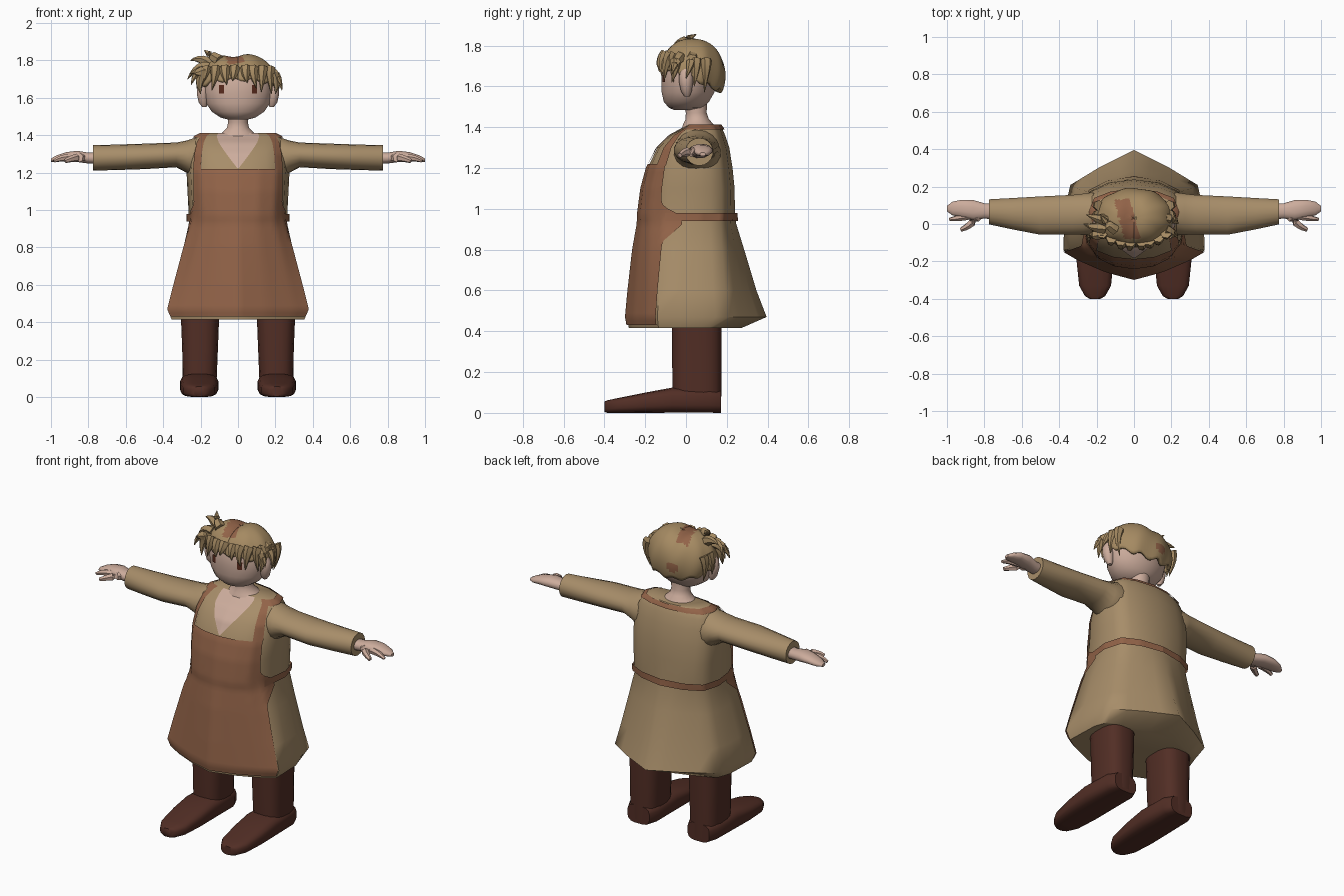
import bpy, bmesh, math
from mathutils import Vector

if "Cube" in bpy.data.objects:
    bpy.data.objects.remove(bpy.data.objects["Cube"])


def material(name, r, g, b):
    lin = lambda c: ((c / 255 + 0.055) / 1.055) ** 2.4
    m = bpy.data.materials.new(name)
    m.diffuse_color = (lin(r), lin(g), lin(b), 1)
    m.use_nodes = True
    m.node_tree.nodes["Principled BSDF"].inputs["Base Color"].default_value = m.diffuse_color
    return m


TAN = material("tan cloth", 167, 141, 105)
HAIR = material("sandy hair", 165, 138, 98)
BROWN = material("apron brown", 146, 99, 72)
BOOT = material("dark boot leather", 82, 46, 37)
SKIN = material("skin", 204, 172, 156)
EYE = material("eye brown", 88, 42, 28)


def build(name, verts, faces, mats, mirror=False, closed=True, rule=None, angle=50):
    me = bpy.data.meshes.new(name)
    me.from_pydata(verts, [], faces)
    bm = bmesh.new()
    bm.from_mesh(me)
    if closed:
        bmesh.ops.recalc_face_normals(bm, faces=bm.faces)
    else:  # open sheets face away from the body axis
        bm.normal_update()
        mid = Vector((0, 0.05, sum(v[2] for v in verts) / len(verts)))
        if sum(f.normal.dot(f.calc_center_median() - mid) for f in bm.faces) < 0:
            bmesh.ops.reverse_faces(bm, faces=bm.faces)
    bm.to_mesh(me)
    bm.free()
    for m in mats:
        me.materials.append(m)
    for p in me.polygons:
        p.use_smooth = True
        if rule:
            p.material_index = rule(p.center)
    me.set_sharp_from_angle(angle=math.radians(angle))
    ob = bpy.data.objects.new(name, me)
    bpy.context.collection.objects.link(ob)
    if mirror:
        ob.modifiers.new("mirror", 'MIRROR').use_mirror_merge = False
    return ob


def strip_faces(rows, n, wrap=True):
    return [(i * n + j, i * n + (j + 1) % n, (i + 1) * n + (j + 1) % n, (i + 1) * n + j)
            for i in range(rows - 1) for j in range(n if wrap else n - 1)]


def loft(name, axis, rings, mat, n=16, p=1.0, mirror=False):
    """Rings are (position on axis, centre, radius, centre, radius)."""
    verts = []
    for t, c1, r1, c2, r2 in rings:
        for j in range(n):
            a = 2 * math.pi * (j + 0.5) / n
            c, s = math.cos(a), math.sin(a)
            u = c1 + r1 * math.copysign(abs(c) ** p, c)
            v = c2 + r2 * math.copysign(abs(s) ** p, s)
            verts.append({'x': (t, u, v), 'y': (u, t, v), 'z': (u, v, t)}[axis])
    faces = strip_faces(len(rings), n)
    faces += [tuple(range(n)), tuple(range(len(verts) - n, len(verts)))]
    return build(name, verts, faces, [mat], mirror)


def sheet(name, fn, rows, cols, mats, mirror=False, rule=None):
    verts = [fn(i / rows, j / cols) for i in range(rows + 1) for j in range(cols + 1)]
    return build(name, verts, strip_faces(rows + 1, cols + 1, False), mats, mirror, False, rule)


def lock(name, a, b, c, r, mat, tip=0.05, mirror=False):
    """Tapered curved strand from a past b to c."""
    a, b, c = Vector(a), Vector(b), Vector(c)
    n, rows, verts = 6, 6, []
    for i in range(rows):
        t = i / (rows - 1)
        pos = a * (1 - t) ** 2 + b * 2 * t * (1 - t) + c * t * t
        d = ((b - a) * (1 - t) + (c - b) * t).normalized()
        s1 = d.orthogonal().normalized()
        s2 = d.cross(s1)
        k = r * (1 - (1 - tip) * t ** 1.5)
        verts += [tuple(pos + s1 * k * math.cos(q) + s2 * k * math.sin(q))
                  for q in (2 * math.pi * j / n for j in range(n))]
    faces = strip_faces(rows, n) + [tuple(range(n)), tuple(range(len(verts) - n, len(verts)))]
    return build(name, verts, faces, [mat], mirror)


def interp(table, x):
    for lo, hi in zip(table, table[1:]):
        if x <= hi[0]:
            t = max(0, (x - lo[0]) / (hi[0] - lo[0]))
            return [p + (q - p) * t for p, q in zip(lo, hi)]
    return list(table[-1])


# Tunic: half outlines from front to back, blended between skirt and torso
SKIRT = [(0, -1), (.4, -.88), (.78, -.70), (1, -.56), (.98, .09), (.9, .46), (.48, .74), (0, 1)]
TORSO = [(0, -1), (.4, -.95), (.72, -.80), (.92, -.52), (1, .1), (.88, .66), (.52, .9), (0, 1)]
# height, half width, front y, back y, blend to torso
BODY = [(.415, .355, -.28, .27, 0), (.47, .378, -.29, .395, 0), (.60, .345, -.278, .345, .1),
        (.80, .295, -.255, .285, .4), (.93, .263, -.232, .245, .8), (.97, .263, -.232, .24, 1),
        (1.1, .27, -.215, .238, 1), (1.2, .275, -.188, .228, 1), (1.3, .265, -.14, .212, 1),
        (1.36, .25, -.08, .192, 1), (1.395, .228, -.015, .177, 1), (1.412, .195, .01, .165, 1)]
YC = 0.05


def surf(u, z, off=0.0):
    _, w, yf, yb, t = interp(BODY, z)
    k = min(int(abs(u)), 6)
    q = abs(u) - k
    pt = lambda o, c: o[k][c] + (o[k + 1][c] - o[k][c]) * q
    x, f = ((1 - t) * pt(SKIRT, c) + t * pt(TORSO, c) for c in (0, 1))
    x = math.copysign(x * w, u)
    y = f * (yb - YC) if f > 0 else f * (YC - yf)
    r = math.hypot(x, y) or 1
    return (x * (1 + off / r), YC + y * (1 + off / r), z)


ring = [k / 2 for k in range(-13, 15)]
verts = [surf(u, row[0]) for row in BODY for u in ring]
caps = [tuple(range(len(ring))), tuple(range(len(verts) - len(ring), len(verts)))]
build("tunic", verts, strip_faces(len(BODY), len(ring)) + caps, [TAN])

# Apron, straps, belt and collar follow the tunic surface
EDGE = [(.43, 2.9), (.84, 3.0), (.93, 3.5), (.98, 3.3), (1.03, 2.7), (1.22, 2.6)]


def apron(i, j):
    z = .43 + .79 * i
    return surf((2 * j - 1) * interp(EDGE, z)[1], z, .009)


sheet("apron", apron, 40, 28, [BROWN])
sheet("apron_strap", lambda i, j: surf(1.95 + .7 * j, 1.215 + .195 * i, .009), 16, 4, [BROWN], True)
sheet("belt", lambda i, j: surf(3 + 4 * j, .94 + .04 * i, .012), 2, 24, [BROWN], True)
sheet("back_collar", lambda i, j: surf(2 + 5 * j, 1.388 + .024 * i, .009), 3, 20, [BROWN], True)
sheet("open_neckline", lambda i, j: surf((2 * j - 1) * (.04 + 1.3 * i), 1.225 + .187 * i, .007),
      16, 10, [SKIN])

# Sleeves and hands
loft("sleeve", 'x', [(.16, .06, .10, 1.285, .11), (.23, .055, .115, 1.275, .112),
                     (.27, .052, .112, 1.285, .088), (.33, .05, .107, 1.295, .066),
                     (.5, .045, .104, 1.287, .068), (.65, .055, .085, 1.282, .068),
                     (.775, .065, .068, 1.279, .068)], TAN, 18, 1, True)
loft("hand", 'x', [(.74, .065, .042, 1.277, .032), (.80, .07, .042, 1.278, .03),
                   (.86, .075, .055, 1.287, .031), (.92, .083, .048, 1.285, .025),
                   (.97, .083, .038, 1.275, .018), (1.0, .082, .015, 1.267, .009)], SKIN, 12, .9, True)
lock("finger", (.88, .045, 1.28), (.94, .03, 1.285), (.985, .025, 1.262), .022, SKIN, .4, True)
lock("thumb", (.83, .05, 1.28), (.87, -.01, 1.285), (.925, -.03, 1.262), .026, SKIN, .45, True)

# Boots
loft("boot_shaft", 'z', [(.02, .205, .088, .055, .118), (.10, .205, .092, .054, .12),
                         (.25, .203, .096, .053, .122), (.45, .203, .104, .052, .123)],
     BOOT, 20, .7, True)
loft("boot_foot", 'y', [(.172, .205, .075, .055, .055), (.12, .205, .1, .06, .06),
                        (-.07, .207, .103, .062, .062), (-.2, .208, .1, .05, .05),
                        (-.33, .208, .086, .037, .037), (-.385, .208, .055, .031, .031),
                        (-.4, .208, .03, .03, .026)], BOOT, 16, .6, True)

# Neck, head and ears
loft("neck", 'z', [(1.385, 0, .13, .06, .085), (1.415, 0, .085, .06, .075), (1.44, 0, .06, .055, .058),
                   (1.47, 0, .054, .05, .052), (1.53, 0, .06, .045, .06)], SKIN)
HEAD = [(1.483, 0, .05, -.01, .045), (1.495, 0, .095, .0, .085), (1.525, 0, .14, .002, .112),
        (1.57, 0, .172, .01, .13), (1.63, 0, .184, .015, .137), (1.7, 0, .184, .02, .138),
        (1.76, 0, .16, .025, .115), (1.80, 0, .10, .03, .075)]
loft("head", 'z', HEAD, SKIN, 24)
loft("ear", 'z', [(1.55, .18, .012, .005, .012), (1.575, .185, .026, .002, .026),
                  (1.62, .19, .032, .0, .034), (1.665, .19, .03, .0, .034),
                  (1.695, .185, .015, .0, .018)], SKIN, 10, 1, True)


def eye(i, j):
    x, z = .074 + .027 * j, 1.622 + .046 * i
    _, _, w, yc, ry = interp(HEAD, z)
    return (x, yc - ry * math.sqrt(1 - (x / w) ** 2) - .005, z)


sheet("eye", eye, 3, 3, [EYE], True)


# Hair cap with ragged hem and brown patches
def hair(i, j):
    a = 2 * math.pi * j
    th = math.radians(76 + 42 * (1 - math.cos(a)) / 2 + 4 * math.sin(11 * a)) * i
    bump = 1 + .025 * i * math.sin(9 * a + 4 * i)
    x = .212 * math.sin(th) ** .85 * math.sin(a) * bump
    y = .03 - .162 * math.sin(th) ** .85 * math.cos(a) * bump
    z = 1.66 + .18 * math.cos(th) - .022 * math.exp(-((x + .02) / .05) ** 2) * max(0, math.cos(th))
    return (x, y, z)


def hair_patch(c):
    top = c.z > 1.77 and -.08 < c.x + .25 * (c.y - .03) < .005 and -.08 < c.y < .13
    nape = c.y > .1 and abs(c.x + .03) < .035 and 1.63 < c.z < 1.68
    return 1 if top or nape else 0


cap = sheet("hair_cap", hair, 18, 72, [HAIR, BROWN], False, hair_patch)
thick = cap.modifiers.new("thickness", 'SOLIDIFY')
thick.thickness, thick.offset = .018, -1

# Fringe locks: x at root, x at tip, tip height
for x0, x1, z in [(-.17, -.20, 1.66), (-.12, -.14, 1.64), (-.07, -.06, 1.67), (-.02, -.03, 1.69),
                  (.04, .05, 1.68), (.08, .10, 1.65), (.13, .125, 1.63), (.17, .18, 1.62)]:
    y = lambda x, r: .03 - r * math.sqrt(1 - (x / .215) ** 2)
    lock("fringe_lock", (x0, y(x0, .13), 1.76), (x0, y(x0, .165), 1.72), (x1, y(x1, .168), z), .03, HAIR)
# Side and nape locks
for y0, y1, z, x in [(-.05, -.07, 1.62, .20), (.05, .04, 1.60, .205), (.10, .09, 1.57, .18)]:
    lock("side_lock", (.19, y0, 1.73), (.215, y0, 1.68), (x, y1, z), .028, HAIR, .05, True)
# Stray spikes
for a, b, c in [((-.16, -.02, 1.76), (-.22, -.02, 1.78), (-.27, 0, 1.70)),
                ((-.15, .02, 1.78), (-.2, .03, 1.82), (-.255, .05, 1.80)),
                ((-.1, -.03, 1.80), (-.15, 0, 1.83), (-.18, .05, 1.855)),
                ((-.17, -.05, 1.74), (-.23, -.06, 1.75), (-.25, -.07, 1.67)),
                ((.17, -.03, 1.74), (.215, -.05, 1.73), (.235, -.07, 1.66)),
                ((.17, .03, 1.74), (.22, .03, 1.73), (.235, .0, 1.64))]:
    lock("hair_spike", a, b, c, .032, HAIR)
